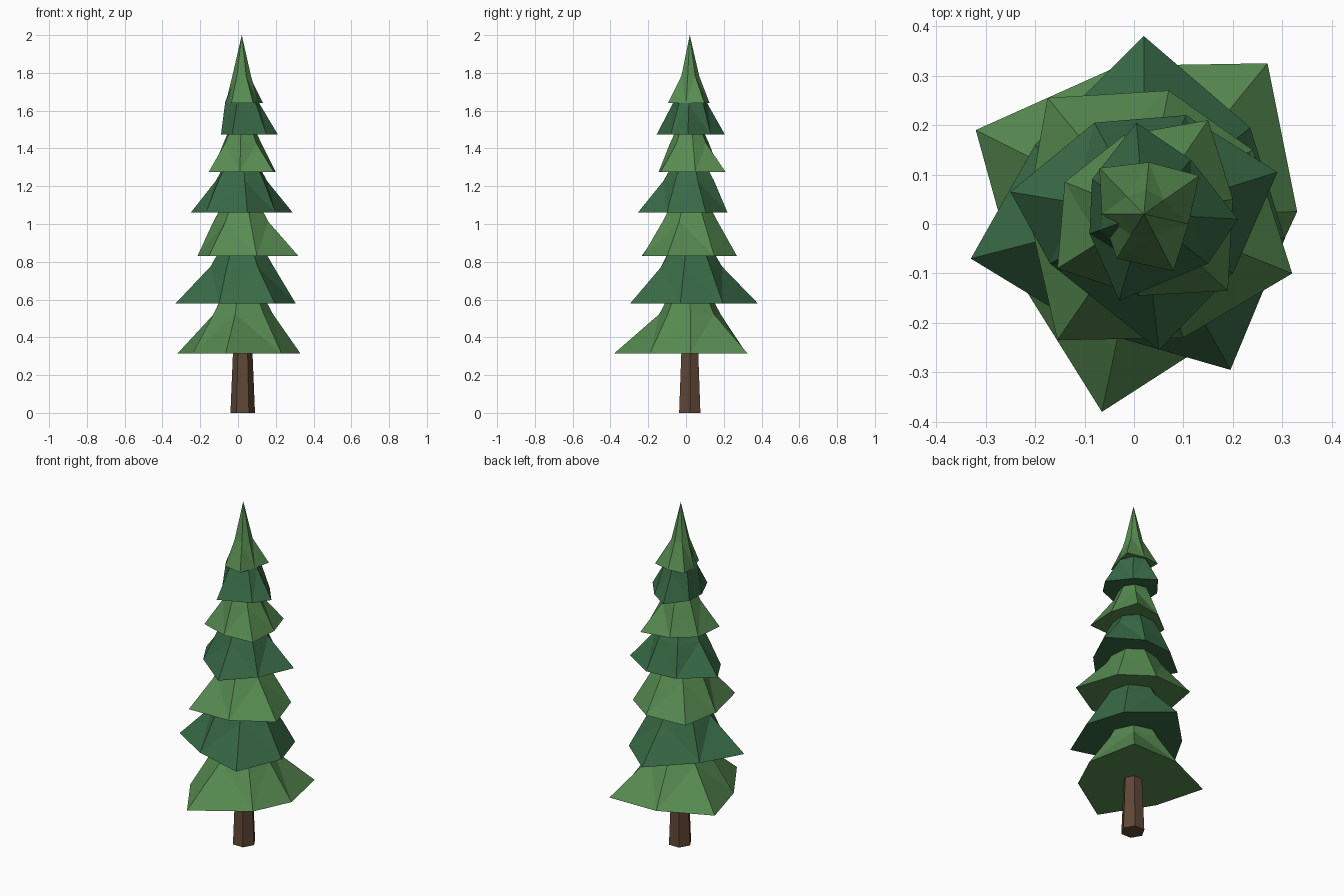
import bpy
import bmesh
from math import cos, sin, atan2, tau
from mathutils import Vector

if "Cube" in bpy.data.objects:
    bpy.data.objects.remove(bpy.data.objects["Cube"], do_unlink=True)

AXIS = Vector((0.02, 0.02, 0))


def material(name, rgb):
    mat = bpy.data.materials.new(name)
    mat.use_nodes = True
    mat.diffuse_color = (*rgb, 1)
    mat.node_tree.nodes["Principled BSDF"].inputs["Base Color"].default_value = (*rgb, 1)
    return mat


light_green = material("light green", (0.095, 0.26, 0.082))
dark_green = material("dark green", (0.04, 0.145, 0.062))
bark = material("brown bark", (0.115, 0.063, 0.038))


def finish(name, bm, mat):
    bmesh.ops.recalc_face_normals(bm, faces=bm.faces)
    mesh = bpy.data.meshes.new(name)
    bm.to_mesh(mesh)
    bm.free()
    mesh.materials.append(mat)
    obj = bpy.data.objects.new(name, mesh)
    bpy.context.collection.objects.link(obj)
    return obj


def bridge(bm, low, high):
    n = len(low)
    for i in range(n):
        j = (i + 1) % n
        bm.faces.new((low[i], low[j], high[j], high[i]))


def tier(name, mat, z, height, mid_radius, outline):
    """Jagged skirt, a rounder ring above it, and a point on the axis."""
    bm = bmesh.new()
    skirt, ring = [], []
    for x, y in outline:
        a = atan2(y - AXIS.y, x - AXIS.x)
        skirt.append(bm.verts.new((x, y, z)))
        ring.append(bm.verts.new(AXIS + Vector((mid_radius * cos(a), mid_radius * sin(a), z + 0.4 * height))))
    tip = bm.verts.new(AXIS + Vector((0, 0, z + height)))
    bm.faces.new(skirt)
    bridge(bm, skirt, ring)
    for i in range(len(ring)):
        bm.faces.new((ring[i], ring[(i + 1) % len(ring)], tip))
    bmesh.ops.triangulate(bm, faces=[f for f in bm.faces if len(f.verts) == 4])
    return finish(name, bm, mat)


# Trunk: tapered six-sided post
bm = bmesh.new()
rings = []
for z, r in ((0, 0.065), (0.6, 0.04)):
    rings.append([bm.verts.new((0.025 + r * cos(i * tau / 6), 0.02 + r * sin(i * tau / 6), z))
                  for i in range(6)])
    bm.faces.new(rings[-1])
bridge(bm, *rings)
finish("trunk", bm, bark)

# Foliage tiers, bottom to top: base height, height, ring radius, skirt outline
tiers = [
    (0.315, 0.52, 0.165, [(-.32, .19), (-.03, .32), (.27, .325), (.33, .025), (.23, -.19), (-.065, -.38), (-.24, -.1)]),
    (0.58, 0.49, 0.17, [(-.33, -.07), (-.2, .16), (.02, .38), (.235, .195), (.305, -.03), (.195, -.295), (-.1, -.21)]),
    (0.83, 0.46, 0.15, [(-.175, .255), (.07, .27), (.24, .15), (.32, -.1), (.1, -.23), (-.155, -.235), (-.215, .03)]),
    (1.06, 0.42, 0.14, [(-.25, .065), (-.08, .205), (.105, .22), (.29, .105), (.2, -.1), (.05, -.255), (-.17, -.08)]),
    (1.275, 0.38, 0.105, [(-.155, -.09), (-.14, .085), (-.02, .18), (.15, .21), (.2, .05), (.19, -.135), (.01, -.145)]),
    (1.475, 0.4, 0.095, [(.005, .205), (.115, .13), (.21, .01), (.15, -.08), (-.03, -.155), (-.09, -.02), (-.085, .09)]),
    (1.64, 0.36, 0.05, [(-.07, .113), (.03, .125), (.132, .098), (.11, 0), (.08, -.095), (-.035, -.07), (-.065, .02)]),
]
for i, (z, height, mid_radius, outline) in enumerate(tiers):
    tier(f"foliage_tier_{i + 1}", dark_green if i % 2 else light_green, z, height, mid_radius, outline)
